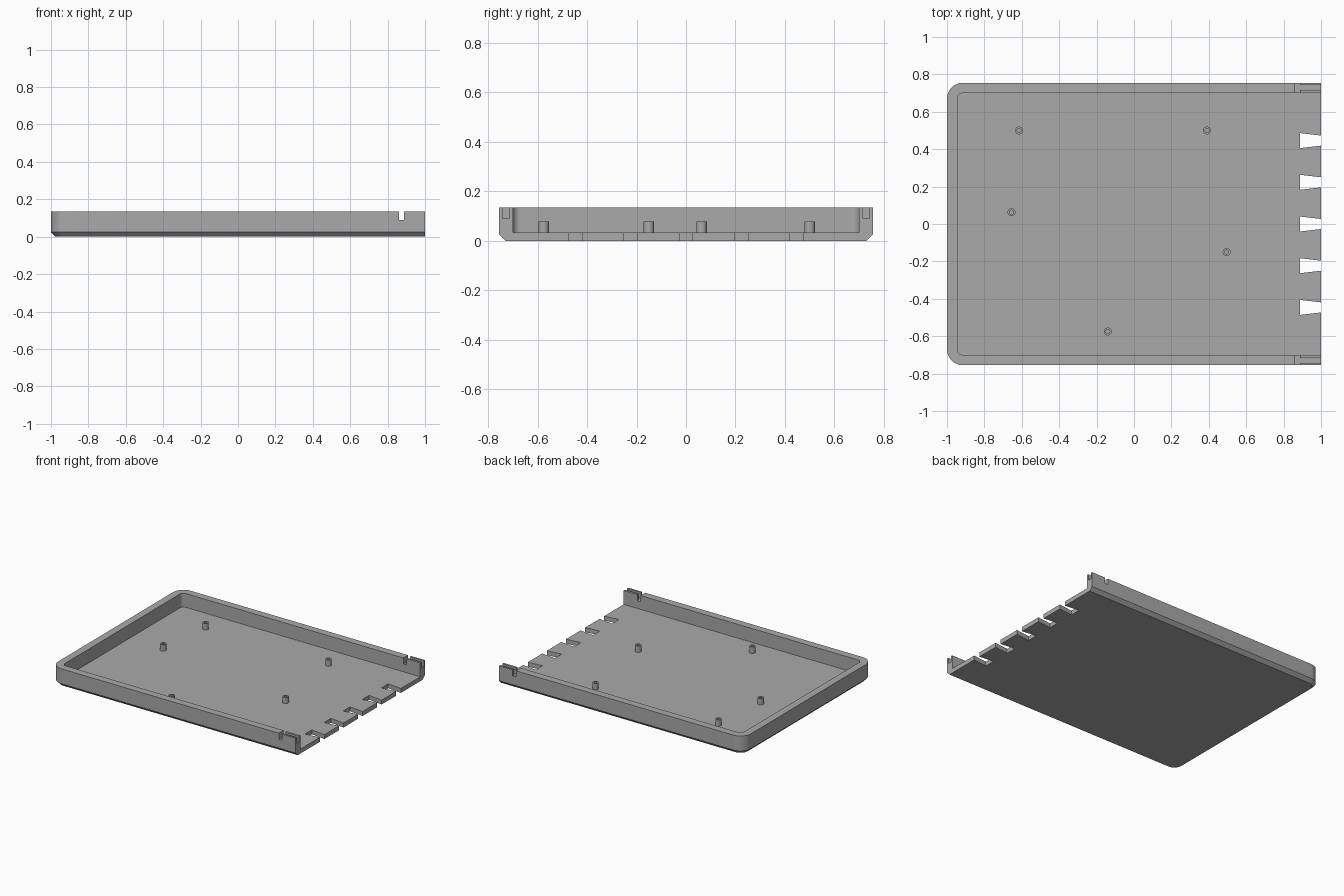
import bpy, bmesh, math

cube = bpy.data.objects.get("Cube")
if cube:
    bpy.data.objects.remove(cube, do_unlink=True)

HALF, HEIGHT, FLOOR, WALL, CHAMFER = 0.755, 0.135, 0.033, 0.055, 0.025

grey = bpy.data.materials.new("plain grey")
grey.use_nodes = True
grey.diffuse_color = (0.4, 0.4, 0.4, 1)
grey.node_tree.nodes["Principled BSDF"].inputs["Base Color"].default_value = (0.4, 0.4, 0.4, 1)


def stack(name, rings):
    """Solid through matching (outline, z) rings, capped at both ends."""
    bm = bmesh.new()
    loops = [[bm.verts.new((x, y, z)) for x, y in pts] for pts, z in rings]
    n = len(loops[0])
    for a, b in zip(loops, loops[1:]):
        for i in range(n):
            j = (i + 1) % n
            bm.faces.new((a[i], a[j], b[j], b[i]))
    bm.faces.new(loops[0])
    bm.faces.new(loops[-1])
    bmesh.ops.recalc_face_normals(bm, faces=bm.faces)
    mesh = bpy.data.meshes.new(name)
    bm.to_mesh(mesh)
    bm.free()
    mesh.materials.append(grey)
    obj = bpy.data.objects.new(name, mesh)
    bpy.context.collection.objects.link(obj)
    return obj


def outline(left, right, half, radius, steps=12):
    """Rectangle with its two left corners rounded."""
    pts = [(right, -half), (right, half)]
    for side, start in ((1, 90), (-1, 180)):
        for i in range(steps + 1):
            a = math.radians(start + 90 * i / steps)
            pts.append((left + radius + radius * math.cos(a),
                        side * (half - radius) + radius * math.sin(a)))
    return pts


def box(x0, x1, y0, y1):
    return [(x0, y0), (x1, y0), (x1, y1), (x0, y1)]


def cut(target, cutter):
    mod = target.modifiers.new("cut", "BOOLEAN")
    mod.operation, mod.solver, mod.object = "DIFFERENCE", "EXACT", cutter
    bpy.context.view_layer.objects.active = target
    bpy.ops.object.modifier_apply(modifier=mod.name)
    bpy.data.objects.remove(cutter, do_unlink=True)


def smooth(obj):
    bpy.ops.object.select_all(action="DESELECT")
    obj.select_set(True)
    bpy.context.view_layer.objects.active = obj
    bpy.ops.object.shade_smooth_by_angle(angle=math.radians(30))


# Tray with chamfered underside and an open right end
outer = outline(-1, 1, HALF, 0.085)
base = outline(-1 + CHAMFER, 1, HALF - CHAMFER, 0.085 - CHAMFER)
tray = stack("tray", [(base, 0), (outer, CHAMFER), (outer, HEIGHT)])
inside = outline(-1 + WALL, 1.1, HALF - WALL, 0.03)
cut(tray, stack("cavity_cutter", [(inside, FLOOR), (inside, 0.3)]))

# Dovetail notches along the open edge
for k in range(-2, 3):
    y = k * 0.223
    shape = [(0.888, y - 0.04), (1.05, y - 0.021), (1.05, y + 0.021), (0.888, y + 0.04)]
    cut(tray, stack("dovetail_cutter", [(shape, -0.1), (shape, 0.1)]))

# T-shaped slots in the wall ends
for s in (-1, 1):
    ends = sorted((s * 0.65, s * 0.85))
    across = box(0.862, 0.888, *ends)
    cut(tray, stack("cross_slot_cutter", [(across, 0.09), (across, 0.3)]))
    ends = sorted((s * 0.716, s * 0.742))
    along = box(0.875, 1.1, *ends)
    cut(tray, stack("long_slot_cutter", [(along, 0.09), (along, 0.3)]))
smooth(tray)

# Hollow mounting posts
posts = [(-0.615, 0.5), (0.39, 0.5), (-0.655, 0.063), (0.495, -0.15), (-0.14, -0.575)]
for i, (px, py) in enumerate(posts):
    circle = lambda r: [(px + r * math.cos(math.tau * k / 24), py + r * math.sin(math.tau * k / 24))
                        for k in range(24)]
    post = stack(f"post_{i + 1}", [(circle(0.021), FLOOR - 0.005), (circle(0.021), 0.079)])
    cut(post, stack("bore_cutter", [(circle(0.011), FLOOR), (circle(0.011), 0.2)]))
    smooth(post)
